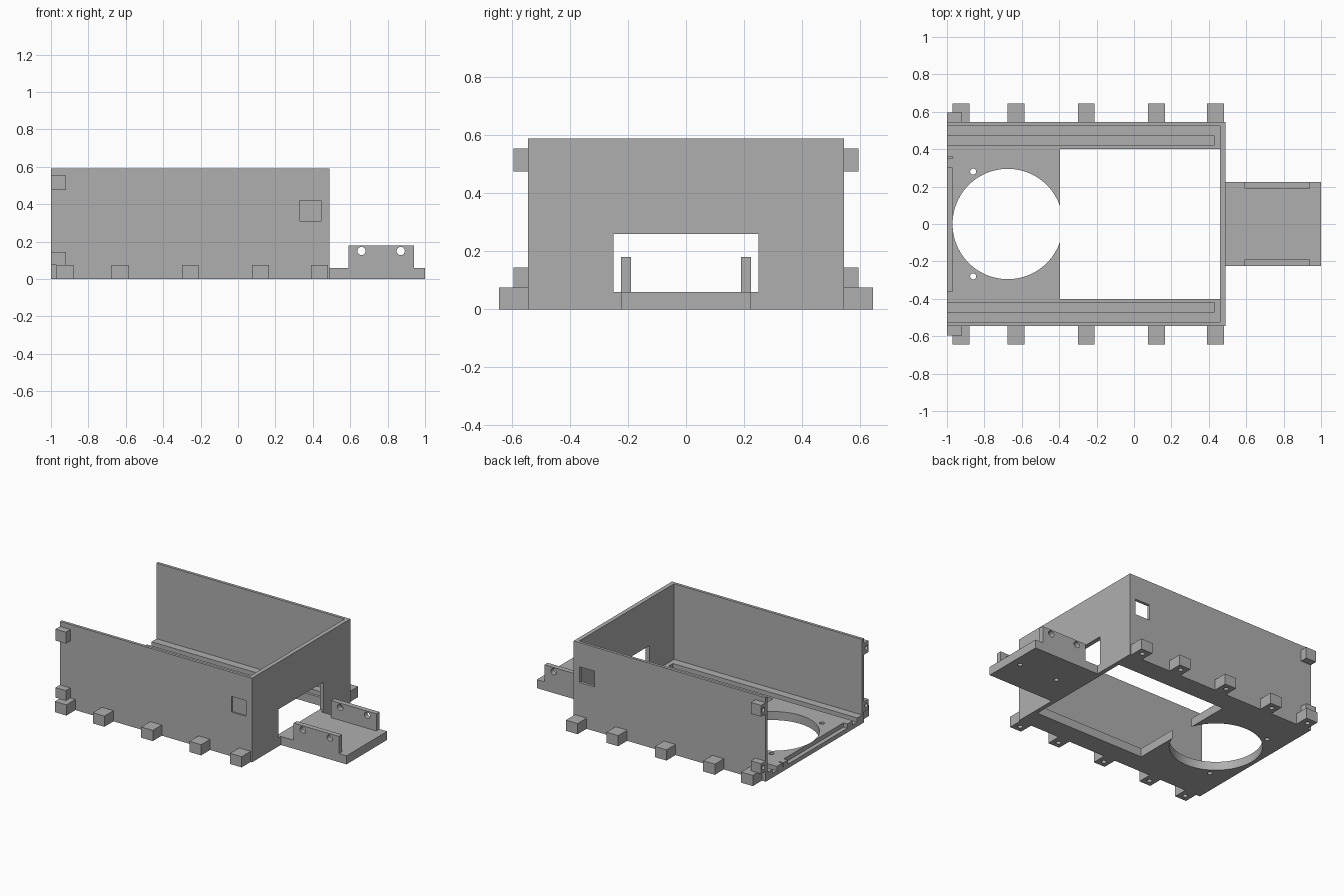
import bpy

cube = bpy.data.objects.get("Cube")
if cube:
    bpy.data.objects.remove(cube, do_unlink=True)

grey = bpy.data.materials.new("plain_grey")
grey.use_nodes = True
colour = (0.43, 0.43, 0.43, 1)
grey.diffuse_color = colour
grey.node_tree.nodes["Principled BSDF"].inputs["Base Color"].default_value = colour


def box(name, x, y, z):
    """Box from (low, high) ranges on each axis."""
    spans = [sorted(r) for r in (x, y, z)]
    bpy.ops.mesh.primitive_cube_add(size=1, location=[sum(r) / 2 for r in spans])
    ob = bpy.context.object
    ob.name = name
    ob.scale = [r[1] - r[0] for r in spans]
    bpy.ops.object.transform_apply(location=True, rotation=True, scale=True)
    ob.data.materials.append(grey)
    return ob


def rod(centre, radius, length, axis="z", sides=24):
    """Round cutter along one axis."""
    turn = {"x": (0, 1.5708, 0), "y": (1.5708, 0, 0), "z": (0, 0, 0)}[axis]
    bpy.ops.mesh.primitive_cylinder_add(vertices=sides, radius=radius, depth=length,
                                        location=centre, rotation=turn)
    ob = bpy.context.object
    bpy.ops.object.transform_apply(location=True, rotation=True, scale=True)
    ob.data.materials.append(grey)
    return ob


def cut(target, *cutters):
    """Subtract cutters, then delete them."""
    for c in cutters:
        c.hide_render = True
        bpy.context.view_layer.objects.active = target
        mod = target.modifiers.new("cut", "BOOLEAN")
        mod.operation = "DIFFERENCE"
        mod.solver = "EXACT"
        mod.object = c
        bpy.ops.object.modifier_apply(modifier=mod.name)
        bpy.data.objects.remove(c, do_unlink=True)


FLOOR = 0.06
HEIGHT = 0.59
OUT, IN = 0.545, 0.525

# Floor with large openings, panel grooves and screw holes
floor = box("floor", (-1, 0.46), (-IN, IN), (0, FLOOR))
cut(floor,
    box("cutter", (-0.395, 0.6), (-0.4, 0.4), (-0.1, 0.2)),
    rod((-0.675, 0, 0), 0.295, 0.4, sides=96),
    box("cutter", (-1.1, -0.97), (-0.36, 0.30), (0.03, 0.1)),
    box("cutter", (-1.1, -0.97), (0.35, 0.36), (0.03, 0.1)))
for s in (-1, 1):
    cut(floor,
        box("cutter", (-1.1, 0.43), (s * 0.42, s * 0.47), (0.03, 0.1)),
        rod((-0.86, s * 0.28, 0), 0.016, 0.4))

# End wall with doorway
end_wall = box("end_wall", (0.46, 0.49), (-OUT, OUT), (0, HEIGHT))
cut(end_wall, box("cutter", (0.4, 0.6), (-0.25, 0.25), (FLOOR, 0.26)))

for s, side in ((-1, "front"), (1, "back")):
    # Side wall: open window at the back, shallow pocket at the front
    wall = box(side + "_wall", (-1, 0.46), (s * IN, s * OUT), (0, HEIGHT))
    inner = 0.5 if s > 0 else 0.533
    cut(wall, box("cutter", (0.33, 0.445), (s * inner, s * 0.6), (0.31, 0.42)))

    # Mounting feet with blind screw holes below
    for i, x in enumerate((-0.925, -0.63, -0.255, 0.12, 0.435)):
        foot = box(f"{side}_foot_{i + 1}", (x - 0.045, x + 0.045),
                   (s * OUT, s * 0.645), (0, 0.075))
        cut(foot, rod((x, s * 0.6, 0), 0.016, 0.1))

    # Screw blocks at the open end
    for label, low, high in (("lower", 0.075, 0.145), ("upper", 0.475, 0.555)):
        block = box(f"{side}_{label}_block", (-1, -0.92),
                    (s * OUT, s * 0.595), (low, high))
        cut(block, rod((-1, s * 0.57, (low + high) / 2), 0.015, 0.12, "x"))

    # Bracket on the tongue with two cross holes
    bracket = box(side + "_bracket", (0.59, 0.94), (s * 0.19, s * 0.225), (FLOOR, 0.18))
    cut(bracket, *[rod((x, s * 0.2, 0.15), 0.022, 0.2, "y") for x in (0.66, 0.87)])

# Tongue outside the doorway, with blind holes below
tongue = box("tongue", (0.49, 1), (-0.225, 0.225), (0, FLOOR))
cut(tongue, *[rod((x, 0, 0), 0.016, 0.08) for x in (0.64, 0.94)])
